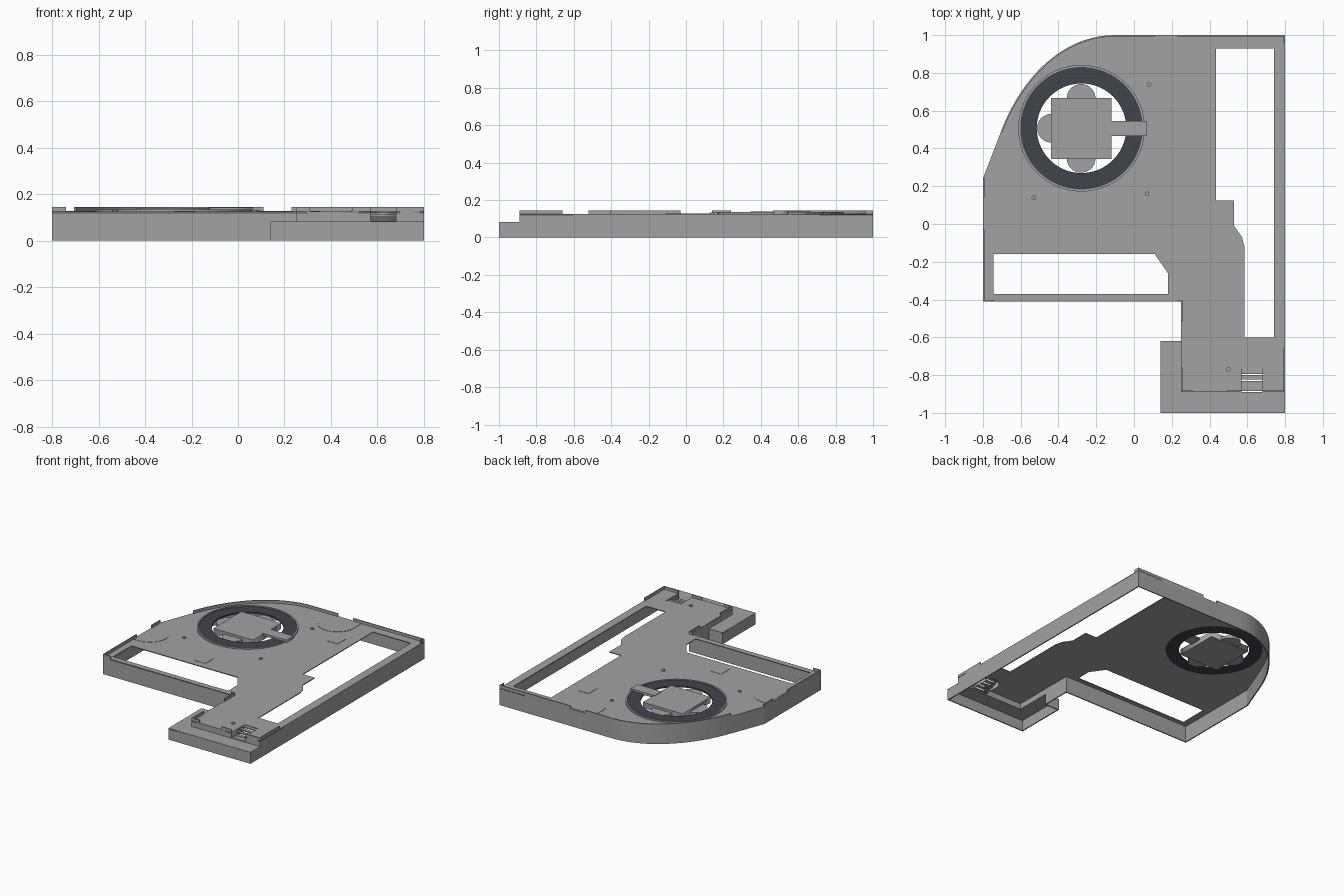
import bpy, math
from mathutils import Vector
from mathutils.geometry import interpolate_bezier

if "Cube" in bpy.data.objects:
    bpy.data.objects.remove(bpy.data.objects["Cube"])


def material(name, rgb):
    m = bpy.data.materials.new(name)
    m.diffuse_color = (*rgb, 1)
    m.use_nodes = True
    m.node_tree.nodes["Principled BSDF"].inputs["Base Color"].default_value = m.diffuse_color
    return m


GREY = material("grey plastic", (0.36, 0.36, 0.36))
DARK = material("dark ring", (0.055, 0.055, 0.07))
TOP, STEP, RIM, T = 0.125, 0.083, 0.145, 0.006
FAN = (-0.278, 0.507)


def slab(name, loops, z0, z1, mat=GREY):
    """Flat slab from an outline followed by optional hole loops."""
    cu = bpy.data.curves.new(name, 'CURVE')
    cu.dimensions, cu.fill_mode = '2D', 'BOTH'
    cu.extrude = (z1 - z0) / 2
    for loop in loops:
        sp = cu.splines.new('POLY')
        sp.points.add(len(loop) - 1)
        for p, (x, y) in zip(sp.points, loop):
            p.co = (x, y, 0, 1)
        sp.use_cyclic_u = True
    ob = bpy.data.objects.new(name, cu)
    ob.location.z = (z0 + z1) / 2
    bpy.context.collection.objects.link(ob)
    bpy.ops.object.select_all(action='DESELECT')
    ob.select_set(True)
    bpy.context.view_layer.objects.active = ob
    bpy.ops.object.convert(target='MESH')
    ob = bpy.context.object
    ob.data.materials.clear()
    ob.data.materials.append(mat)
    return ob


def wall(name, path, z0, z1, t=0.008):
    """Thin upright wall, thickened to the left of the path (inward)."""
    n = len(path)
    verts = [(x, y, z) for z in (z0, z1) for x, y in path]
    faces = [(i, i + 1, n + i + 1, n + i) for i in range(n - 1)]
    me = bpy.data.meshes.new(name)
    me.from_pydata(verts, [], faces)
    me.materials.append(GREY)
    ob = bpy.data.objects.new(name, me)
    bpy.context.collection.objects.link(ob)
    mod = ob.modifiers.new("thickness", 'SOLIDIFY')
    mod.thickness, mod.offset, mod.use_even_offset = t, -1, True
    return ob


def circle(c, r, n=64, a0=0, a1=360):
    full = a1 - a0 == 360
    k = n if full else n - 1
    return [(c[0] + r * math.cos(math.radians(a0 + (a1 - a0) * i / k)),
             c[1] + r * math.sin(math.radians(a0 + (a1 - a0) * i / k))) for i in range(n)]


def rect(x0, x1, y0, y1):
    return [(x0, y0), (x1, y0), (x1, y1), (x0, y1)]


# Rounded back-left corner
arc = [(p.x, p.y) for p in interpolate_bezier(
    Vector((-0.1, 1)), Vector((-0.38, 1)), Vector((-0.60, 0.77)), Vector((-0.705, 0.487)), 20)]

# Top plate with two windows, fan opening and connector notch
outline = ([(-0.8, -0.41), (0.25, -0.41), (0.25, -0.89), (0.57, -0.89), (0.57, -0.74),
            (0.68, -0.74), (0.68, -0.89), (0.8, -0.89), (0.8, 1)] + arc + [(-0.8, 0.24)])
right_window = [(0.435, 0.93), (0.74, 0.93), (0.74, -0.6), (0.585, -0.6), (0.585, -0.12),
                (0.572, -0.07), (0.53, -0.01), (0.53, 0.125), (0.435, 0.125)]
left_window = [(-0.745, -0.16), (0.11, -0.16), (0.18, -0.26), (0.18, -0.37), (-0.745, -0.37)]
slab("top_plate", [outline, right_window, left_window, circle(FAN, 0.326)], TOP - T, TOP)

# Outer walls
main = ([(0.8, -0.89), (0.8, 1)] + arc
        + [(-0.8, 0.24), (-0.8, -0.41), (0.25, -0.41), (0.25, -0.62)])
wall("outer_wall", main, 0, TOP)
wall("step_wall", [(0.25, -0.62), (0.14, -0.62), (0.14, -1), (0.8, -1), (0.8, -0.89)], 0, STEP)
slab("step_top", [[(0.14, -1), (0.8, -1), (0.8, -0.89), (0.25, -0.89), (0.25, -0.62),
                   (0.14, -0.62)]], STEP - T, STEP)
wall("step_riser_left", [(0.25, -0.62), (0.25, -0.89), (0.57, -0.89)], STEP - T, TOP)
wall("step_riser_right", [(0.68, -0.89), (0.8, -0.89)], STEP - T, TOP)

# Raised rim segments
rims = [
    [(0.11, 1)] + arc,
    [(0.8, 0.96), (0.8, 1), (0.23, 1)],
    [(-0.8, 0.24), (-0.8, 0.14)],
    [(-0.8, -0.03), (-0.8, -0.41), (-0.74, -0.41)],
    [(0.23, -0.41), (0.25, -0.41), (0.25, -0.52)],
    [(0.25, -0.76), (0.25, -0.89), (0.31, -0.89)],
    [(0.49, -0.89), (0.57, -0.89)],
    [(0.68, -0.89), (0.8, -0.89), (0.8, -0.66)],
]
for i, path in enumerate(rims):
    wall(f"rim_{i + 1}", path, TOP - T, RIM)

# Connector treads stepping down to the front
for i in range(5):
    y = -0.74 - 0.03 * i
    z = TOP - 0.009 * i
    slab(f"connector_tread_{i + 1}", [rect(0.57, 0.68, y - 0.024, y)], z - 0.012, z - 0.004)
for x in (0.566, 0.68):
    slab("connector_side", [rect(x, x + 0.004, -0.89, -0.74)], STEP - T, TOP)

# Fan ring and its lip
slab("fan_ring", [circle(FAN, 0.328), circle(FAN, 0.237)], TOP - T, TOP + 0.004, DARK)
slab("fan_lip", [circle(FAN, 0.335), circle(FAN, 0.324)], TOP - T, TOP + 0.010)

# Hub with side lobes and the arm that holds it
slab("hub", [rect(-0.44, -0.12, 0.345, 0.668)], 0.098, 0.140)
for name, c, a in (("back", (-0.28, 0.665), 0), ("left", (-0.437, 0.507), 90),
                   ("front", (-0.28, 0.348), 180)):
    slab(f"hub_lobe_{name}", [circle(c, 0.076, 20, a, a + 180)], 0.104, 0.122)
slab("hub_arm", [rect(-0.13, 0.065, 0.465, 0.545)], TOP, 0.143)

# Shallow pads and screw heads on the plate
slab("back_pad", [circle((0.17, 0.90), 0.13, 32, 180, 360) + [(0.30, 0.99), (0.04, 0.99)]],
     TOP - 0.002, TOP + 0.002)
slab("left_pad", [circle((-0.75, 0.06), 0.13, 32, -90, 90) + [(-0.79, 0.19), (-0.79, -0.07)]],
     TOP - 0.002, TOP + 0.002)
for x, y in ((0.31, 0.69), (-0.23, -0.06)):
    slab("square_pad", [rect(x - 0.045, x + 0.045, y - 0.05, y + 0.05)], TOP - 0.002, TOP + 0.002)
for x, y in ((0.08, 0.74), (0.07, 0.16), (-0.53, 0.14), (0.50, -0.77)):
    slab("screw_head", [circle((x, y), 0.012, 12)], TOP - 0.002, TOP + 0.008)
